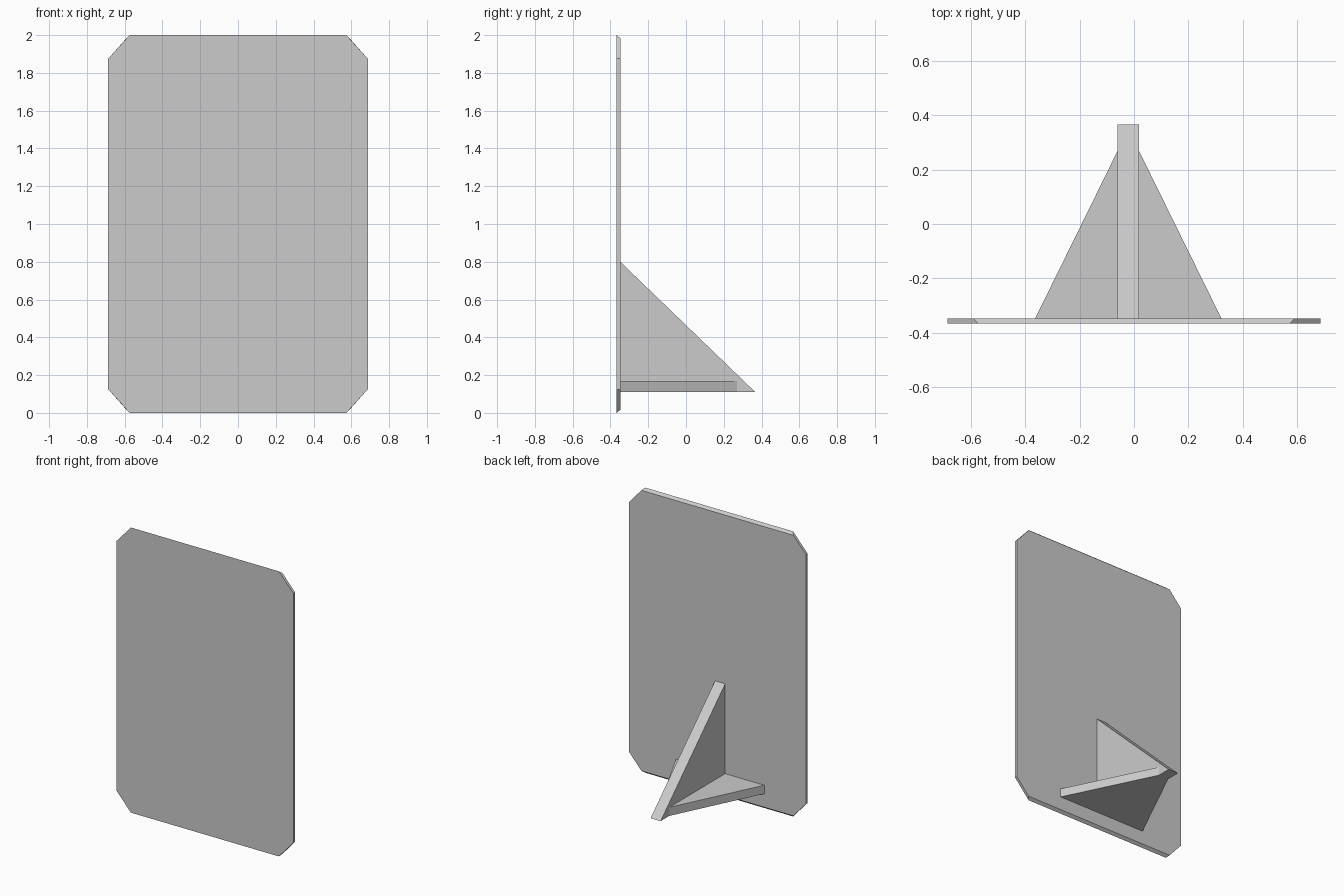
import bpy
import bmesh

cube = bpy.data.objects.get("Cube")
if cube:
    bpy.data.objects.remove(cube, do_unlink=True)

# Single plain grey
grey = bpy.data.materials.new("light_grey")
grey.use_nodes = True
colour = (0.6, 0.6, 0.6, 1)
grey.diffuse_color = colour
grey.node_tree.nodes["Principled BSDF"].inputs["Base Color"].default_value = colour


def loft(name, start, end):
    """Solid between two matching outlines."""
    bm = bmesh.new()
    a = [bm.verts.new(p) for p in start]
    b = [bm.verts.new(p) for p in end]
    bm.faces.new(a)
    bm.faces.new(b[::-1])
    n = len(a)
    for i in range(n):
        j = (i + 1) % n
        bm.faces.new((a[j], a[i], b[i], b[j]))
    bmesh.ops.recalc_face_normals(bm, faces=bm.faces)
    mesh = bpy.data.meshes.new(name)
    bm.to_mesh(mesh)
    bm.free()
    mesh.materials.append(grey)
    obj = bpy.data.objects.new(name, mesh)
    bpy.context.collection.objects.link(obj)
    return obj


FRONT, BACK = -0.367, -0.348


def panel_outline(y, corner_x, edge):
    """Rectangle with cut corners, centred on z = 1."""
    quarter = [(0.687, 0.875), (corner_x, 1 - edge)]
    pts = quarter + [(-x, z) for x, z in quarter[::-1]]
    pts += [(-x, -z) for x, z in pts]
    return [(x, y, 1 + z) for x, z in pts]


# Upright panel, top and bottom edges sloping in towards the back
loft("panel", panel_outline(FRONT, 0.574, 0), panel_outline(BACK, 0.590, 0.016))

# Vertical triangular support fin, slightly off centre
FIN_MID, FIN_HALF, BASE = -0.021, 0.039, 0.11
fin = [(BACK, BASE), (BACK, 0.80), (0.367, BASE)]
loft("support_fin",
     [(FIN_MID - FIN_HALF, y, z) for y, z in fin],
     [(FIN_MID + FIN_HALF, y, z) for y, z in fin])

# Flat triangular braces on either side of the fin
for side, label in ((1, "left"), (-1, "right")):
    brace = [(FIN_HALF, BACK), (0.343, BACK), (FIN_HALF, 0.27)]
    loft(label + "_brace",
         [(FIN_MID + side * x, y, BASE) for x, y in brace],
         [(FIN_MID + side * x, y, 0.17) for x, y in brace])
